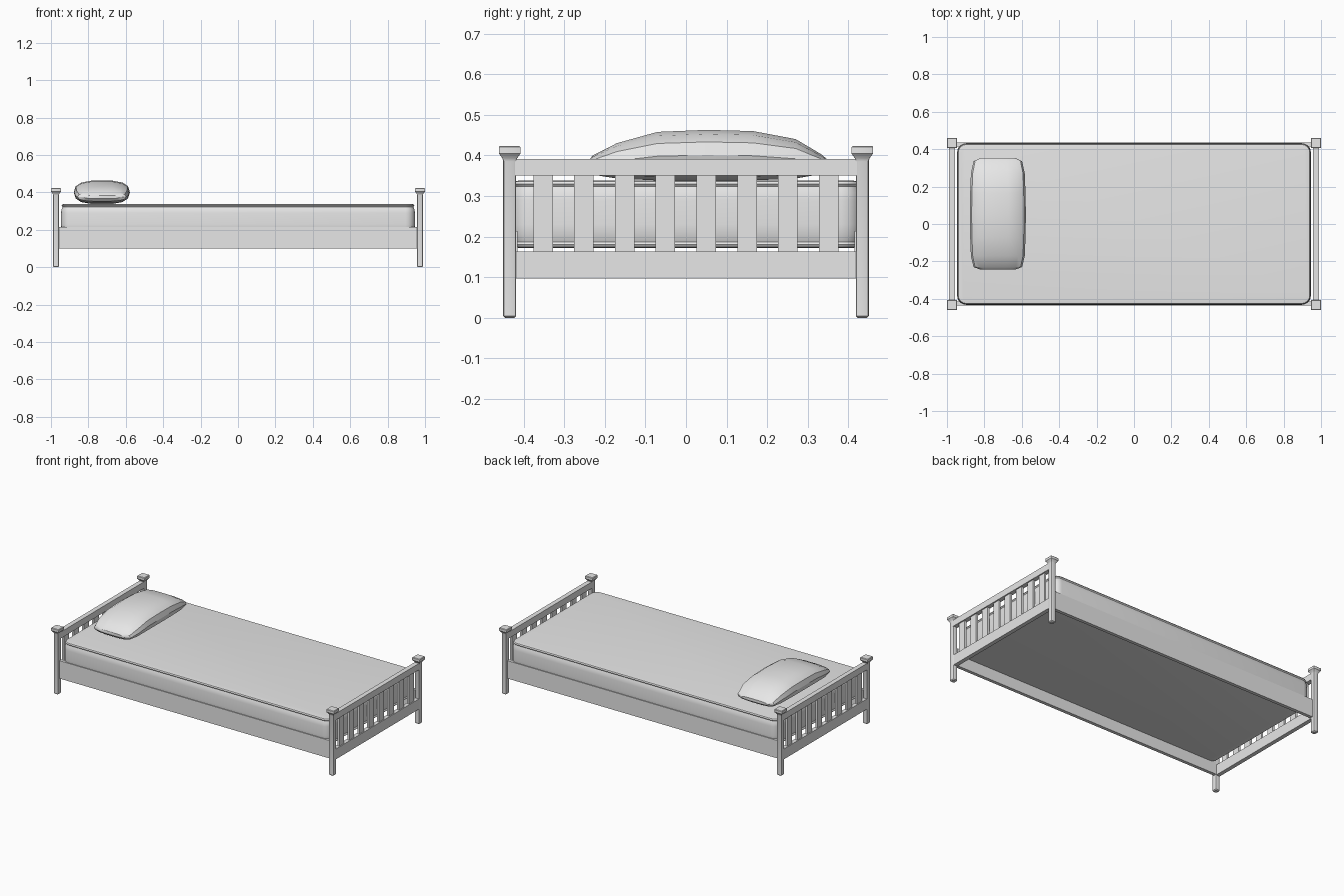
import bpy, bmesh, math

if "Cube" in bpy.data.objects:
    bpy.data.objects.remove(bpy.data.objects["Cube"])

gray = bpy.data.materials.new("plain_gray")
gray.diffuse_color = (0.8, 0.8, 0.8, 1)
gray.use_nodes = True
gray.node_tree.nodes["Principled BSDF"].inputs["Base Color"].default_value = gray.diffuse_color


def finish(name, bm, angle=35):
    """Turn a bmesh into a shaded object."""
    bmesh.ops.recalc_face_normals(bm, faces=bm.faces)
    me = bpy.data.meshes.new(name)
    bm.to_mesh(me)
    bm.free()
    ob = bpy.data.objects.new(name, me)
    bpy.context.collection.objects.link(ob)
    me.materials.append(gray)
    bpy.ops.object.select_all(action='DESELECT')
    ob.select_set(True)
    bpy.context.view_layer.objects.active = ob
    bpy.ops.object.shade_smooth_by_angle(angle=math.radians(angle))
    return ob


def loft(name, rings, angle=35):
    """Skin a list of closed rings and cap both ends."""
    bm = bmesh.new()
    vs = [[bm.verts.new(p) for p in r] for r in rings]
    n = len(rings[0])
    for a, b in zip(vs, vs[1:]):
        for i in range(n):
            j = (i + 1) % n
            bm.faces.new((a[i], a[j], b[j], b[i]))
    bm.faces.new(vs[0][::-1])
    bm.faces.new(vs[-1])
    return finish(name, bm, angle)


def box(name, x, y, z):
    ring = [(x[0], y[0]), (x[1], y[0]), (x[1], y[1]), (x[0], y[1])]
    return loft(name, [[(px, py, h) for px, py in ring] for h in z])


def round_rect(cx, cy, hx, hy, r, z, seg):
    """Horizontal rectangle with rounded corners."""
    pts = []
    for k, (sx, sy) in enumerate([(1, 1), (-1, 1), (-1, -1), (1, -1)]):
        for i in range(seg + 1):
            a = math.pi / 2 * (k + i / seg)
            pts.append((cx + sx * (hx - r) + r * math.cos(a),
                        cy + sy * (hy - r) + r * math.sin(a), z))
    return pts


# Headboard and footboard
for side, end in ((-1, "head"), (1, "foot")):
    cx = side * 0.973
    # Corner posts: chamfered foot, rounded shaft, flared square cap
    post = [(0.011, 0), (0.016, 0.005), (0.016, 0.385), (0.018, 0.393),
            (0.024, 0.401), (0.027, 0.405), (0.027, 0.420), (0.024, 0.423)]
    for sy, where in ((-1, "front"), (1, "back")):
        loft(f"{end}_{where}_post",
             [round_rect(cx, sy * 0.434, h, h, 0.005 if z < 0.39 else 0.002, z, 2)
              for h, z in post])
    # Rails between the posts
    box(f"{end}_lower_rail", (cx - 0.013, cx + 0.013), (-0.425, 0.425), (0.097, 0.163))
    box(f"{end}_top_rail", (cx - 0.015, cx + 0.015), (-0.425, 0.425), (0.35, 0.391))
    # Vertical slats
    for i in range(8):
        y = -0.352 + i * 0.1005
        box(f"{end}_slat_{i + 1}", (cx - 0.007, cx + 0.007),
            (y - 0.024, y + 0.024), (0.158, 0.355))

# Long side rails
for sy, where in ((-1, "front"), (1, "back")):
    box(f"{where}_side_rail", (-0.96, 0.96),
        sorted((sy * 0.415, sy * 0.436)), (0.10, 0.214))

# Mattress with piped upper and lower edges: (inset, height)
profile = [(0.022, 0.172), (0.007, 0.174), (0.003, 0.180), (0.008, 0.187),
           (0.001, 0.205), (0, 0.23), (0, 0.29), (0.002, 0.308),
           (0.008, 0.323), (0.003, 0.329), (0.007, 0.336), (0.022, 0.338)]
loft("mattress", [round_rect(0, 0, 0.946 - d, 0.432 - d, 0.05 - d, z, 5)
                  for d, z in profile])

# Pillow: soft cross-sections along its length (y, half width, bottom, top)
stations = [(-0.243, 0.095, 0.366, 0.384), (-0.230, 0.130, 0.352, 0.400),
            (-0.170, 0.144, 0.342, 0.431), (-0.070, 0.148, 0.337, 0.459),
            (0.050, 0.150, 0.337, 0.464), (0.165, 0.148, 0.337, 0.461),
            (0.270, 0.144, 0.342, 0.441), (0.335, 0.130, 0.354, 0.402),
            (0.352, 0.095, 0.368, 0.386)]
rings = []
for y, hw, lo, hi in stations:
    ring = []
    for i in range(14):
        a = 2 * math.pi * i / 14
        c, s = math.cos(a), math.sin(a)
        ring.append((-0.728 + hw * math.copysign(abs(c) ** 0.65, c), y,
                     (lo + hi) / 2 + (hi - lo) / 2 * math.copysign(abs(s) ** 0.8, s)))
    rings.append(ring)
loft("pillow", rings, 25)
